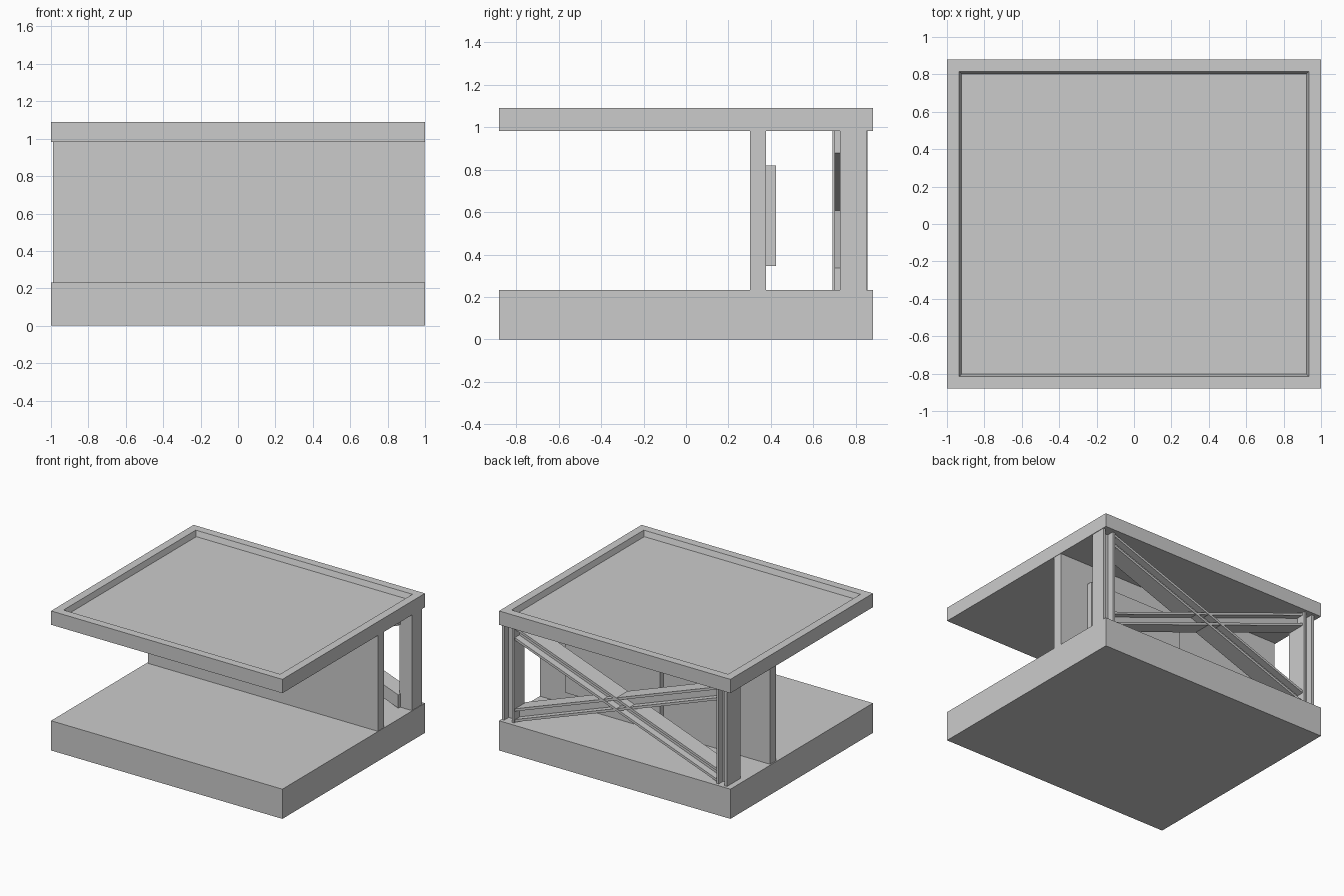
import bpy, bmesh
from mathutils import Vector

if "Cube" in bpy.data.objects:
    bpy.data.objects.remove(bpy.data.objects["Cube"])


def make_object(name, bm):
    bmesh.ops.recalc_face_normals(bm, faces=bm.faces)
    mesh = bpy.data.meshes.new(name)
    bm.to_mesh(mesh)
    bm.free()
    ob = bpy.data.objects.new(name, mesh)
    bpy.context.collection.objects.link(ob)
    return ob


def box_bmesh(lo, hi):
    bm = bmesh.new()
    bmesh.ops.create_cube(bm, size=1)
    for v in bm.verts:
        v.co = [l + (c + 0.5) * (h - l) for c, l, h in zip(v.co, lo, hi)]
    return bm


def channel(name, start, end, across, half, y_front, y_back):
    """C-shaped beam from start to end (x, z), with its groove open to the back."""
    lip, groove = 0.02, y_back - 0.055
    section = [(-half, y_front), (half, y_front), (half, y_back), (half - lip, y_back),
               (half - lip, groove), (lip - half, groove), (lip - half, y_back), (-half, y_back)]
    bm = bmesh.new()
    rings = [[bm.verts.new(Vector((x, y, z)) + Vector(across) * o) for o, y in section]
             for x, z in (start, end)]
    n = len(section)
    for i in range(n):
        j = (i + 1) % n
        bm.faces.new((rings[0][i], rings[0][j], rings[1][j], rings[1][i]))
    for ring in rings:
        bm.faces.new(ring)
    return make_object(name, bm)


# base slab, dividing wall and the raised panel on its back
make_object("base_slab", box_bmesh((-1, -0.88, 0), (1, 0.88, 0.232)))
make_object("dividing_wall", box_bmesh((-0.99, 0.302, 0.232), (0.997, 0.377, 0.982)))
make_object("wall_panel", box_bmesh((-0.07, 0.375, 0.345), (0.75, 0.424, 0.82)))

# roof slab with a bevelled recess in its top
bm = box_bmesh((-1, -0.88, 0.982), (1, 0.88, 1.09))
top = max(bm.faces, key=lambda f: f.calc_center_median().z)
bmesh.ops.inset_region(bm, faces=[top], thickness=0.09)
bmesh.ops.inset_region(bm, faces=[top], thickness=0.019)
for v in top.verts:
    v.co.z -= 0.042
make_object("roof_slab", bm)

# rear columns
channel("right_column", (0.943, 0.232), (0.943, 0.982), (1, 0, 0), 0.053, 0.725, 0.85)
channel("left_column", (-0.908, 0.232), (-0.908, 0.982), (1, 0, 0), 0.046, 0.69, 0.856)

# crossed braces between the columns
channel("brace_falling_left", (-0.87, 0.285), (0.895, 0.93), (0, 0, 1), 0.052, 0.70, 0.842)
channel("brace_falling_right", (-0.87, 0.93), (0.895, 0.285), (0, 0, 1), 0.052, 0.70, 0.838)
